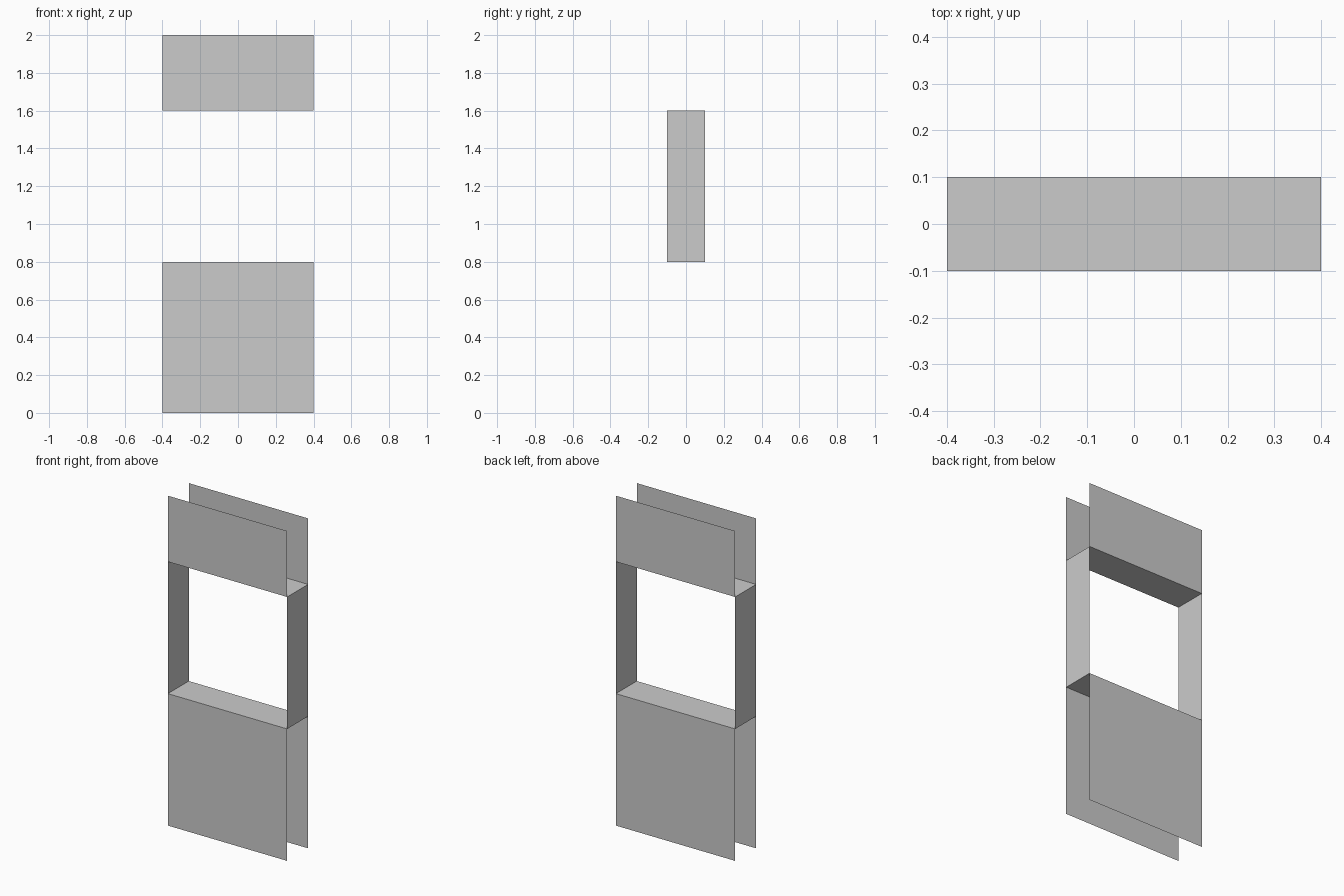
import bpy
from mathutils import Vector

if "Cube" in bpy.data.objects:
    bpy.data.objects.remove(bpy.data.objects["Cube"])

W, D = 0.4, 0.1            # half width, half depth
SILL, HEAD, TOP = 0.8, 1.6, 2.0


def sheets(name, quads):
    """Make one object from flat quads, each given as corner, edge u, edge v (normal = u x v)."""
    verts, faces = [], []
    for corner, u, v in quads:
        c, u, v = Vector(corner), Vector(u), Vector(v)
        n = len(verts)
        verts += [c, c + u, c + u + v, c + v]
        faces.append((n, n + 1, n + 2, n + 3))
    mesh = bpy.data.meshes.new(name)
    mesh.from_pydata(verts, [], faces)
    obj = bpy.data.objects.new(name, mesh)
    bpy.context.collection.objects.link(obj)


# Wall skins below and above the opening, front and back
for part, z0, z1 in (("lower_panel", 0, SILL), ("upper_panel", HEAD, TOP)):
    for side, s in (("front", -1), ("back", 1)):
        sheets(f"{side}_{part}", [((s * W, s * D, z0), (-2 * s * W, 0, 0), (0, 0, z1 - z0))])

# Opening lining: sill faces up, head faces down, jambs face inward
sheets("window_sill", [((-W, -D, SILL), (2 * W, 0, 0), (0, 2 * D, 0))])
sheets("window_head", [((-W, -D, HEAD), (0, 2 * D, 0), (2 * W, 0, 0))])
for side, s in (("left", -1), ("right", 1)):
    sheets(f"{side}_jamb", [((s * W, s * D, SILL), (0, -2 * s * D, 0), (0, 0, HEAD - SILL))])

# Front and back skins must look outward
for obj in bpy.context.collection.objects:
    if obj.name.endswith("_panel"):
        s = -1 if obj.name.startswith("front") else 1
        if obj.data.polygons[0].normal.y * s < 0:
            obj.data.flip_normals()
